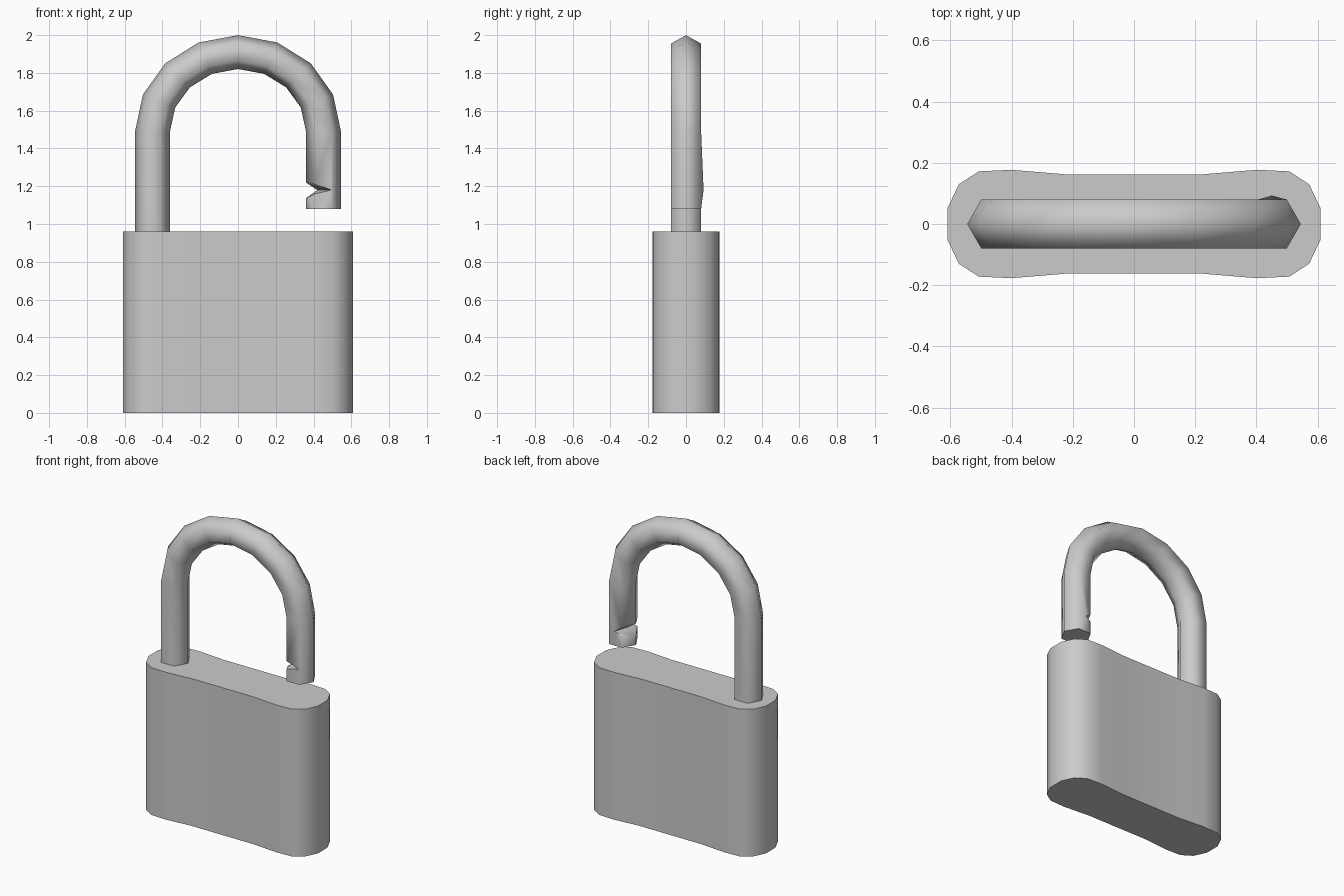
import bpy, bmesh
from math import cos, sin, pi, radians

cube = bpy.data.objects.get("Cube")
if cube:
    bpy.data.objects.remove(cube, do_unlink=True)

# Plain grey metal
GREY = (0.6, 0.6, 0.6, 1.0)
metal = bpy.data.materials.new("grey_metal")
metal.use_nodes = True
metal.diffuse_color = GREY
metal.node_tree.nodes["Principled BSDF"].inputs["Base Color"].default_value = GREY


def finish(bm, name, angle):
    """Turn a bmesh into a smooth-shaded object with sharp corners kept."""
    bmesh.ops.recalc_face_normals(bm, faces=bm.faces)
    mesh = bpy.data.meshes.new(name)
    bm.to_mesh(mesh)
    bm.free()
    mesh.materials.append(metal)
    obj = bpy.data.objects.new(name, mesh)
    bpy.context.collection.objects.link(obj)
    bpy.ops.object.select_all(action='DESELECT')
    obj.select_set(True)
    bpy.context.view_layer.objects.active = obj
    bpy.ops.object.shade_smooth_by_angle(angle=radians(angle))
    return obj


# Lock body: waisted outline mirrored into four quarters, then extruded
BODY_TOP = 0.96
quarter = [(0.61, 0.05), (0.572, 0.13), (0.507, 0.172), (0.40, 0.177), (0.22, 0.162)]
half = quarter + [(-x, y) for x, y in reversed(quarter)]
outline = half + [(x, -y) for x, y in reversed(half)]
bm = bmesh.new()
base = bm.faces.new([bm.verts.new((x, y, 0)) for x, y in outline])
top = bmesh.ops.extrude_face_region(bm, geom=[base], use_keep_orig=True)
bmesh.ops.translate(bm, vec=(0, 0, BODY_TOP),
                    verts=[v for v in top["geom"] if isinstance(v, bmesh.types.BMVert)])
finish(bm, "lock_body", 40)

# Shackle: six-sided bar swept up the left leg and around the arch
SPRING, FOOT, BAR = 1.49, 1.08, 0.0925
bm = bmesh.new()


def ring(t, height):
    """Bar section at arch angle t; corner 0 is outermost, 1 and 2 face the back."""
    corners = []
    for k in range(6):
        off, y = BAR * cos(k * pi / 3), BAR * sin(k * pi / 3)
        corners.append(bm.verts.new((cos(t) * (0.4525 + off), y,
                                     height + sin(t) * (0.42 + 0.97 * off))))
    return corners


rings = [ring(pi, BODY_TOP - 0.01)] + [ring(pi - i * pi / 8, SPRING) for i in range(9)]
for a, b in zip(rings, rings[1:]):
    for k in range(6):
        n = (k + 1) % 6
        bm.faces.new((a[k], a[n], b[n], b[k]))

# Free end of the shackle with a wedge notch on its inner side
T, B = rings[-1], ring(0, FOOT)
vert = bm.verts.new
upper = [vert(p) for p in ((0.407, 0.08, 1.21), (0.36, 0, 1.22), (0.407, -0.08, 1.21))]
depth = [vert(p) for p in ((0.45, 0.093, 1.18), (0.42, 0, 1.18), (0.495, -0.08, 1.18))]
lower = [vert(p) for p in ((0.407, 0.08, 1.16), (0.36, 0, 1.137), (0.407, -0.08, 1.16))]
levels = [T[2:5], upper, depth, lower, B[2:5]]
for a, b in zip(levels, levels[1:]):
    for k in range(2):
        bm.faces.new((a[k], a[k + 1], b[k + 1], b[k]))
for side, outer in ((0, 1), (2, 5)):
    apex = depth[side]
    bm.faces.new((T[outer], levels[0][side], upper[side], apex))
    bm.faces.new((T[outer], apex, B[outer]))
    bm.faces.new((apex, lower[side], levels[4][side], B[outer]))
    bm.faces.new((T[0], T[outer], B[outer], B[0]))
bm.faces.new(B)
bm.faces.new(rings[0])
finish(bm, "shackle", 62)
